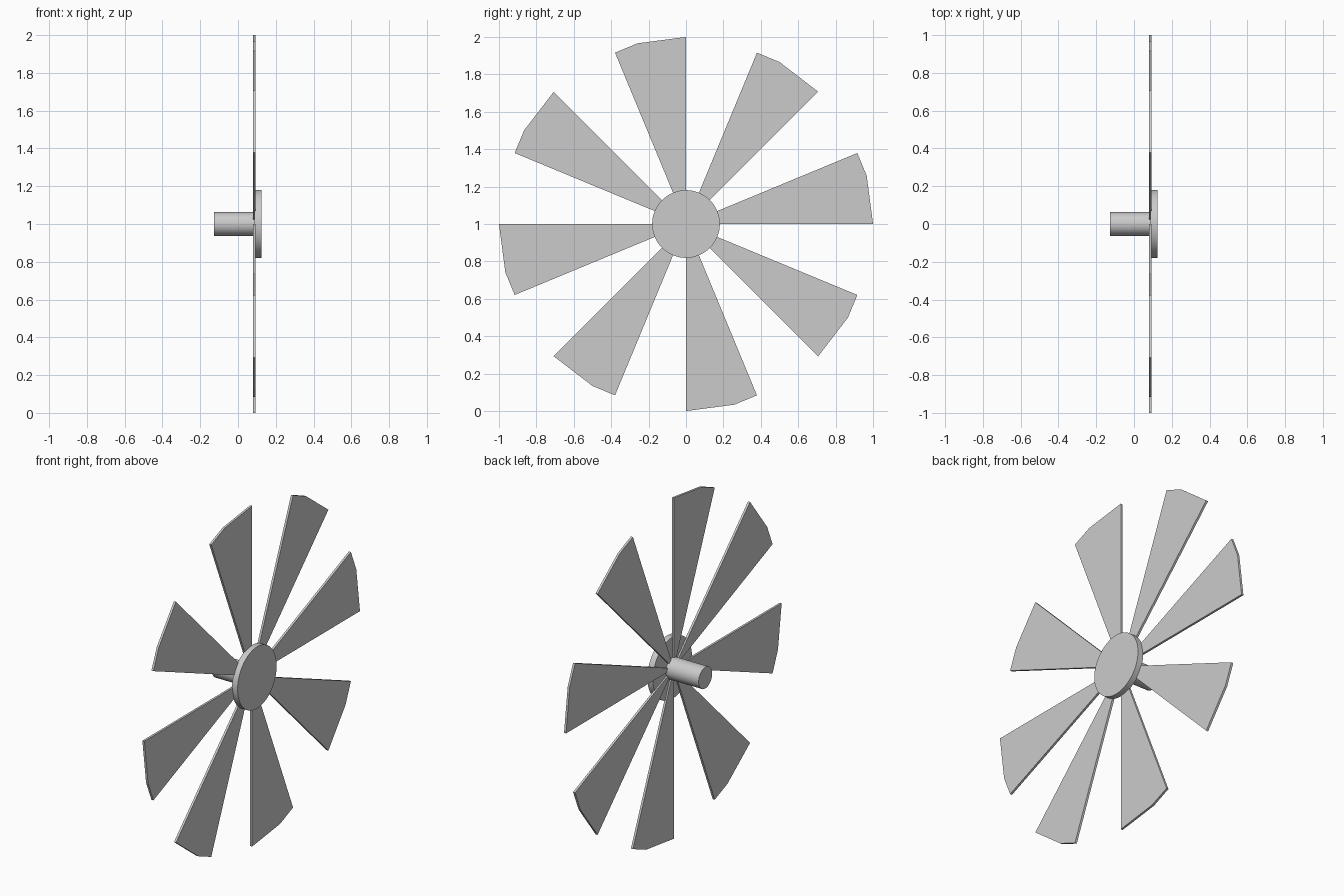
import bpy, bmesh
from math import cos, pi, radians
from mathutils import Matrix, Vector

cube = bpy.data.objects.get("Cube")
if cube:
    bpy.data.objects.remove(cube, do_unlink=True)

AXIS_HEIGHT = 1.0
BLADES = 8
BLADE_BACK, BLADE_FRONT = 0.079, 0.092

grey = bpy.data.materials.new("light grey")
grey.use_nodes = True
grey.diffuse_color = (0.6, 0.6, 0.6, 1)
grey.node_tree.nodes["Principled BSDF"].inputs["Base Color"].default_value = (0.6, 0.6, 0.6, 1)


def finish(name, bm):
    """Turn a bmesh into a grey object placed on the rotor axis."""
    bmesh.ops.recalc_face_normals(bm, faces=bm.faces)
    mesh = bpy.data.meshes.new(name)
    bm.to_mesh(mesh)
    bm.free()
    mesh.materials.append(grey)
    obj = bpy.data.objects.new(name, mesh)
    obj.location.z = AXIS_HEIGHT
    bpy.context.collection.objects.link(obj)
    return obj


def cylinder(name, radius, x0, x1):
    """Smooth round part lying along x."""
    bm = bmesh.new()
    place = Matrix.Translation(((x0 + x1) / 2, 0, 0)) @ Matrix.Rotation(pi / 2, 4, 'Y')
    bmesh.ops.create_cone(bm, cap_ends=True, segments=64, radius1=radius,
                          radius2=radius, depth=x1 - x0, matrix=place)
    obj = finish(name, bm)
    bpy.ops.object.select_all(action='DESELECT')
    obj.select_set(True)
    bpy.context.view_layer.objects.active = obj
    bpy.ops.object.shade_smooth_by_angle(angle=radians(30))


def blade(index):
    """Flat wedge with a faceted tip, swept round the axis."""
    bm = bmesh.new()
    start = index * 360 / BLADES
    # The tips follow a 24-sided rim, so corners fall on multiples of 15 degrees
    bends = [a for a in range(0, 360, 15) if start < a < start + 22.5]
    outline = [Vector((BLADE_BACK, 0, 0))]
    for angle in [start, *bends, start + 22.5]:
        radius = 1.0 if angle % 15 == 0 else cos(radians(7.5))
        turn = Matrix.Rotation(radians(angle), 3, 'X')
        outline.append(turn @ Vector((BLADE_BACK, radius, 0)))
    face = bm.faces.new([bm.verts.new(p) for p in outline])
    solid = bmesh.ops.extrude_face_region(bm, geom=[face], use_keep_orig=True)
    moved = [v for v in solid["geom"] if isinstance(v, bmesh.types.BMVert)]
    bmesh.ops.translate(bm, verts=moved, vec=(BLADE_FRONT - BLADE_BACK, 0, 0))
    finish(f"blade_{index + 1}", bm)


# Rotor blades
for i in range(BLADES):
    blade(i)

# Hub cap and drive shaft
cylinder("hub_cap", 0.181, 0.088, 0.124)
cylinder("shaft", 0.0625, -0.126, 0.09)
